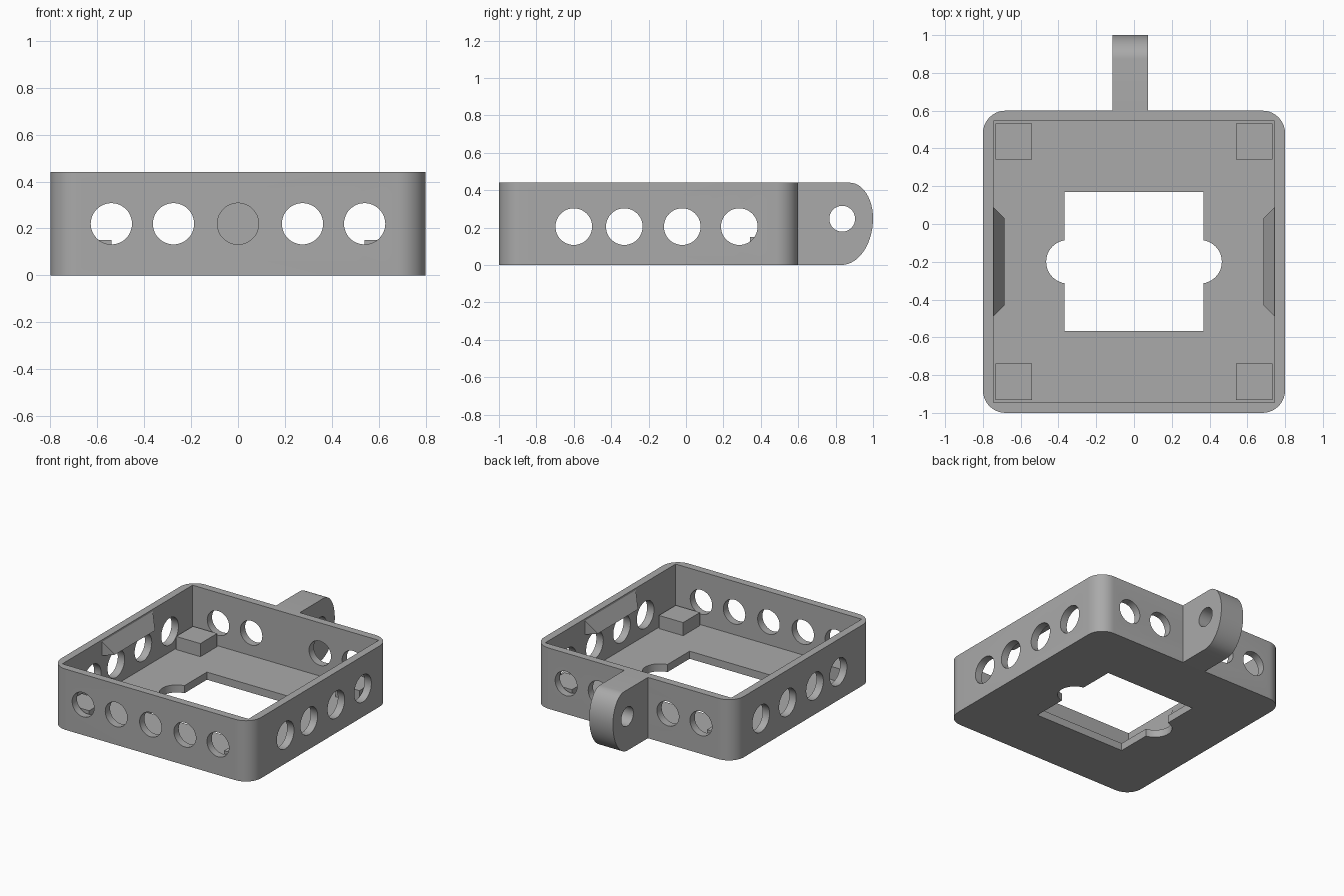
import bpy, bmesh, math
from mathutils import Matrix

old = bpy.data.objects.get("Cube")
if old:
    bpy.data.objects.remove(old, do_unlink=True)

grey = bpy.data.materials.new("plain grey")
grey.use_nodes = True
grey.diffuse_color = (0.4, 0.4, 0.4, 1)
grey.node_tree.nodes["Principled BSDF"].inputs["Base Color"].default_value = (0.4, 0.4, 0.4, 1)


def finish(name, bm):
    bmesh.ops.recalc_face_normals(bm, faces=bm.faces)
    mesh = bpy.data.meshes.new(name)
    bm.to_mesh(mesh)
    bm.free()
    mesh.materials.append(grey)
    obj = bpy.data.objects.new(name, mesh)
    bpy.context.collection.objects.link(obj)
    return obj


def box(name, x0, x1, y0, y1, z0, z1):
    bm = bmesh.new()
    bmesh.ops.create_cube(bm, size=1)
    for v in bm.verts:
        v.co = [lo + (c + 0.5) * (hi - lo)
                for c, lo, hi in zip(v.co, (x0, y0, z0), (x1, y1, z1))]
    return finish(name, bm)


def rod(name, centre, radius, length, axis):
    bm = bmesh.new()
    turn = {"X": Matrix.Rotation(math.pi / 2, 4, "Y"),
            "Y": Matrix.Rotation(math.pi / 2, 4, "X"),
            "Z": Matrix.Identity(4)}[axis]
    bmesh.ops.create_cone(bm, cap_ends=True, segments=48, radius1=radius,
                          radius2=radius, depth=length,
                          matrix=Matrix.Translation(centre) @ turn)
    return finish(name, bm)


def prism(name, points, offset):
    bm = bmesh.new()
    face = bm.faces.new([bm.verts.new(p) for p in points])
    made = bmesh.ops.extrude_face_region(bm, geom=[face])["geom"]
    bmesh.ops.translate(bm, vec=offset,
                        verts=[g for g in made if isinstance(g, bmesh.types.BMVert)])
    return finish(name, bm)


def activate(obj):
    bpy.ops.object.select_all(action="DESELECT")
    obj.select_set(True)
    bpy.context.view_layer.objects.active = obj


def cut(obj, cutter):
    activate(obj)
    mod = obj.modifiers.new("cut", "BOOLEAN")
    mod.operation = "DIFFERENCE"
    mod.solver = "EXACT"
    mod.object = cutter
    bpy.ops.object.modifier_apply(modifier=mod.name)
    bpy.data.objects.remove(cutter, do_unlink=True)


def smooth(obj):
    activate(obj)
    bpy.ops.object.shade_smooth_by_angle(angle=math.radians(30))


def arc(cx, cy, rx, ry, start, end, steps):
    angles = [math.radians(start + (end - start) * i / steps) for i in range(steps + 1)]
    return [(cx + rx * math.cos(a), cy + ry * math.sin(a)) for a in angles]


HEIGHT, FLOOR, RADIUS, MID = 0.44, 0.055, 0.12, -0.2

# Tray: rounded outside, square-cornered cavity
outline = []
for i, (sx, sy) in enumerate([(1, 1), (-1, 1), (-1, -1), (1, -1)]):
    outline += arc(sx * 0.68, MID + sy * 0.68, RADIUS, RADIUS, i * 90, i * 90 + 90, 10)
tray = prism("tray", [(x, y, 0) for x, y in outline], (0, 0, HEIGHT))
cut(tray, box("cavity", -0.745, 0.745, -0.945, 0.545, FLOOR, 0.6))

# Floor window with a round notch on each side
cut(tray, box("window", -0.368, 0.368, -0.567, 0.17, -0.1, 0.2))
for side in (-1, 1):
    cut(tray, rod("notch", (side * 0.35, MID, 0), 0.115, 0.4, "Z"))

# Ventilation holes through the walls
for x in (-0.54, -0.275, 0.275, 0.54):
    cut(tray, rod("vent", (x, MID, 0.22), 0.088, 2, "Y"))
cut(tray, rod("vent", (0, -1, 0.22), 0.088, 0.4, "Y"))
for y in (-0.6, -0.33, -0.02, 0.285):
    cut(tray, rod("vent", (0, y, 0.205), 0.098, 2, "X"))
smooth(tray)

# Corner rests on the floor
for sx, side in ((-1, "right"), (1, "left")):
    for y, end in ((-0.835, "front"), (0.437, "back")):
        x = sx * 0.637
        box(f"{end}_{side}_rest", x - 0.097, x + 0.097, y - 0.096, y + 0.096,
            FLOOR - 0.01, 0.15)

# Wedge-shaped clips inside the side walls
for sx, side in ((-1, "right"), (1, "left")):
    bm = bmesh.new()
    for x, half, z in ((0.745, 0.29, 0.425), (0.745, 0.29, 0.325), (0.685, 0.23, 0.325)):
        for sy in (-1, 1):
            bm.verts.new((sx * x, MID + sy * half, z))
    bmesh.ops.convex_hull(bm, input=bm.verts)
    bmesh.ops.dissolve_limit(bm, angle_limit=0.01, verts=bm.verts, edges=bm.edges)
    finish(f"{side}_clip", bm)

# Pierced hinge lug on the back
profile = [(0.59, HEIGHT), (0.59, 0)]
profile += arc(0.83, 0.25, 0.17, 0.25, -90, 0, 14)
profile += arc(0.875, 0.25, 0.125, 0.19, 0, 90, 12)[1:]
lug = prism("hinge_lug", [(-0.115, y, z) for y, z in profile], (0.19, 0, 0))
cut(lug, rod("lug_bore", (0, 0.835, 0.247), 0.069, 1, "X"))
smooth(lug)
